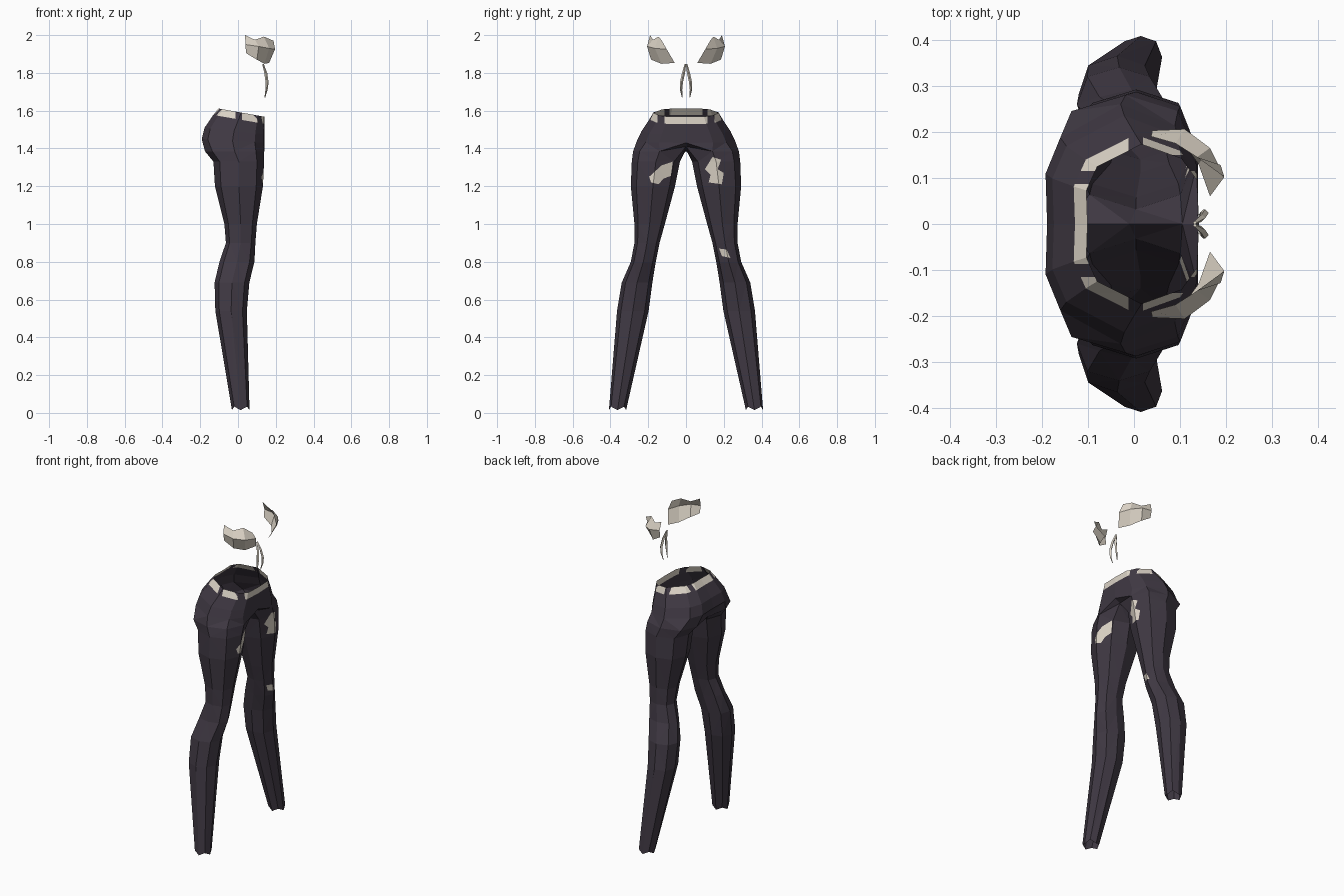
import bpy, bmesh
from mathutils import Vector

if "Cube" in bpy.data.objects:
    bpy.data.objects.remove(bpy.data.objects["Cube"])


def material(name, rgb):
    m = bpy.data.materials.new(name)
    m.diffuse_color = (*rgb, 1)
    m.use_nodes = True
    m.node_tree.nodes["Principled BSDF"].inputs["Base Color"].default_value = m.diffuse_color
    return m


DARK = material("dark plum cloth", (0.050, 0.040, 0.056))
CREAM = material("cream", (0.72, 0.66, 0.57))


def add_object(name, bm, mats):
    me = bpy.data.meshes.new(name)
    bm.to_mesh(me)
    bm.free()
    ob = bpy.data.objects.new(name, me)
    bpy.context.collection.objects.link(ob)
    for m in mats:
        me.materials.append(m)
    return ob


# ---- trousers: half rings around the hips, then eight-sided leg rings ----
# z back, z front, x back, x front, y outer
HIPS = [(1.612, 1.568, -.107, .140, .173),
        (1.578, 1.530, -.135, .141, .194),
        (1.510, 1.475, -.182, .140, .235),
        (1.450, 1.430, -.197, .139, .260)]
ARC = [(1, 0), (.97, .55), (.7, .82), (0, 1), (-.78, .72), (-.97, .42), (-.95, 0)]
# z, x back, x front, y inner, y outer
LEG = [(1.385, -.175, .139, 0, .280),
       (1.330, -.130, .138, .032, .287),
       (1.200, -.122, .132, .058, .292),
       (1.000, -.072, .100, .112, .273),
       (.900, -.064, .092, .140, .273),
       (.800, -.098, .087, .160, .292),
       (.690, -.124, .060, .178, .340),
       (.540, -.120, .047, .198, .365),
       (.015, -.032, .061, .317, .408)]
OCT = [(1, 0), (.72, .75), (0, 1), (-.75, .75), (-1, 0), (-.75, -.75), (0, -1), (.72, -.75)]


def bridge(bm, a, b, closed):
    n = len(a)
    for i in range(n if closed else n - 1):
        j = (i + 1) % n
        bm.faces.new((a[i], a[j], b[j], b[i]))


def build_half(bm, s):
    rows = []
    for zb, zf, xb, xf, yo in HIPS:
        cx, rx = (xb + xf) / 2, (xf - xb) / 2
        rows.append([bm.verts.new((cx + u * rx, s * v * yo, zb + (zf - zb) * (u + 1) / 2))
                     for u, v in ARC])
    rings = []
    for k, (z, xb, xf, yi, yo) in enumerate(LEG):
        cx, rx, cy, ry = (xb + xf) / 2, (xf - xb) / 2, (yi + yo) / 2, (yo - yi) / 2
        ring = []
        for i, (u, v) in enumerate(OCT):
            p = Vector((cx + u * rx, s * (cy + v * ry), z))
            if k == len(LEG) - 1:
                p.z += .018 * (i % 2)          # ragged hem
            ring.append(bm.verts.new(p))
        rings.append(ring)
    # crotch seam lies on the middle plane
    top = rings[0]
    for i, co in ((7, (.105, 0, 1.41)), (6, (-.01, 0, 1.395)), (5, (-.15, 0, 1.385))):
        top[i].co = co
    for a, b in zip(rows, rows[1:]):
        bridge(bm, a, b, False)
    bridge(bm, rows[-1], [top[7]] + top[:6], False)
    for a, b in zip(rings, rings[1:]):
        bridge(bm, a, b, True)


def cut(bm, faces, co, no):
    geom = set(faces)
    for f in faces:
        geom.update(f.edges)
        geom.update(f.verts)
    bmesh.ops.bisect_plane(bm, geom=list(geom), dist=1e-5, plane_co=co, plane_no=no)


def inside(y, z, poly):
    hit = False
    for (y1, z1), (y2, z2) in zip(poly, poly[1:] + poly[:1]):
        if (z1 > z) != (z2 > z) and y < y1 + (z - z1) * (y2 - y1) / (z2 - z1):
            hit = not hit
    return hit


def patch(bm, poly):
    """Cut a cream patch into the leg fronts, outlined in y and z."""
    ys, zs = [p[0] for p in poly], [p[1] for p in poly]

    def near():
        bm.normal_update()
        return [f for f in bm.faces if f.normal.x > .1
                and max(v.co.y for v in f.verts) > min(ys) and min(v.co.y for v in f.verts) < max(ys)
                and max(v.co.z for v in f.verts) > min(zs) and min(v.co.z for v in f.verts) < max(zs)]
    for (y1, z1), (y2, z2) in zip(poly, poly[1:] + poly[:1]):
        cut(bm, near(), (0, y1, z1), Vector((0, z2 - z1, y1 - y2)).normalized())
    for f in near():
        c = f.calc_center_median()
        if inside(c.y, c.z, poly):
            f.material_index = 1


bm = bmesh.new()
for s in (1, -1):
    build_half(bm, s)
bmesh.ops.remove_doubles(bm, verts=bm.verts, dist=1e-4)
bmesh.ops.recalc_face_normals(bm, faces=bm.faces)
bm.normal_update()
if max(bm.faces, key=lambda f: f.calc_center_median().x).normal.x < 0:
    bmesh.ops.reverse_faces(bm, faces=bm.faces)
# triangulate first so the patch cuts stay flat
bmesh.ops.triangulate(bm, faces=[f for f in bm.faces if f.calc_center_median().z < 1.42])


# belt: cream stretches with dark loops between them
def band_faces():
    def low(v):
        zb, zf, xb, xf, _ = HIPS[1]
        return zb + (zf - zb) * (v.co.x - xb) / (xf - xb)
    return [f for f in bm.faces if all(v.co.z > low(v) - .004 for v in f.verts)]


for co, no in [((.02, 0, 0), (1, 0, 0)), ((-.012, 0, 0), (1, 0, 0))] + \
        [((0, s * y, 0), (0, 1, 0)) for s in (1, -1) for y in (.087, .115, .15)]:
    cut(bm, band_faces(), co, no)
for f in band_faces():
    c = f.calc_center_median()
    y = abs(c.y)
    if c.x > .02:
        cream = y < .115 or y > .15
    else:
        cream = c.x < -.012 and (y < .087 or y > .115)
    f.material_index = int(cream)

# worn patches on thighs and one knee
patch(bm, [(.14, 1.355), (.185, 1.34), (.168, 1.29), (.20, 1.27), (.19, 1.21),
           (.12, 1.22), (.13, 1.26), (.10, 1.29)])
patch(bm, [(-.07, 1.33), (-.13, 1.31), (-.195, 1.25), (-.185, 1.22), (-.145, 1.21),
           (-.12, 1.24), (-.08, 1.255)])
patch(bm, [(.175, .87), (.215, .865), (.235, .82), (.19, .83)])
add_object("trousers", bm, [DARK, CREAM])

# ---- chest cups: small open shells, rows from top to bottom ----
CUP = [[(.037, .19, 2.0), (.09, .175, 1.975), (.137, .145, 1.992), (.188, .128, 1.97)],
       [(.04, .203, 1.95), (.11, .206, 1.94), (.165, .165, 1.93), (.196, .102, 1.925)],
       [(.042, .195, 1.905), (.10, .185, 1.87), (.14, .13, 1.848), (.165, .06, 1.853)]]
for s, side in ((1, "left"), (-1, "right")):
    bm = bmesh.new()
    rows = [[bm.verts.new((x, s * y, z)) for x, y, z in r] for r in CUP]
    for a, b in zip(rows, rows[1:]):
        bridge(bm, a, b, False)
    bmesh.ops.recalc_face_normals(bm, faces=bm.faces)
    bm.normal_update()
    if sum(f.normal.x for f in bm.faces) < 0:
        bmesh.ops.reverse_faces(bm, faces=bm.faces)
    add_object(side + "_cup", bm, [CREAM])

# ---- two hanging ribbon tails, tapered four-sided tubes ----
TAIL = [(.132, .003, 1.848, .004), (.147, .013, 1.80, .008), (.154, .024, 1.75, .008),
        (.151, .026, 1.71, .006), (.142, .020, 1.67, .002)]
for s, side in ((1, "left"), (-1, "right")):
    bm = bmesh.new()
    rings = [[bm.verts.new((x + dx * r, s * y + dy * r, z))
              for dx, dy in ((1, 0), (0, 1), (-1, 0), (0, -1))] for x, y, z, r in TAIL]
    for a, b in zip(rings, rings[1:]):
        bridge(bm, a, b, True)
    bm.faces.new(rings[0])
    bm.faces.new(rings[-1])
    bmesh.ops.recalc_face_normals(bm, faces=bm.faces)
    add_object(side + "_ribbon_tail", bm, [CREAM])
